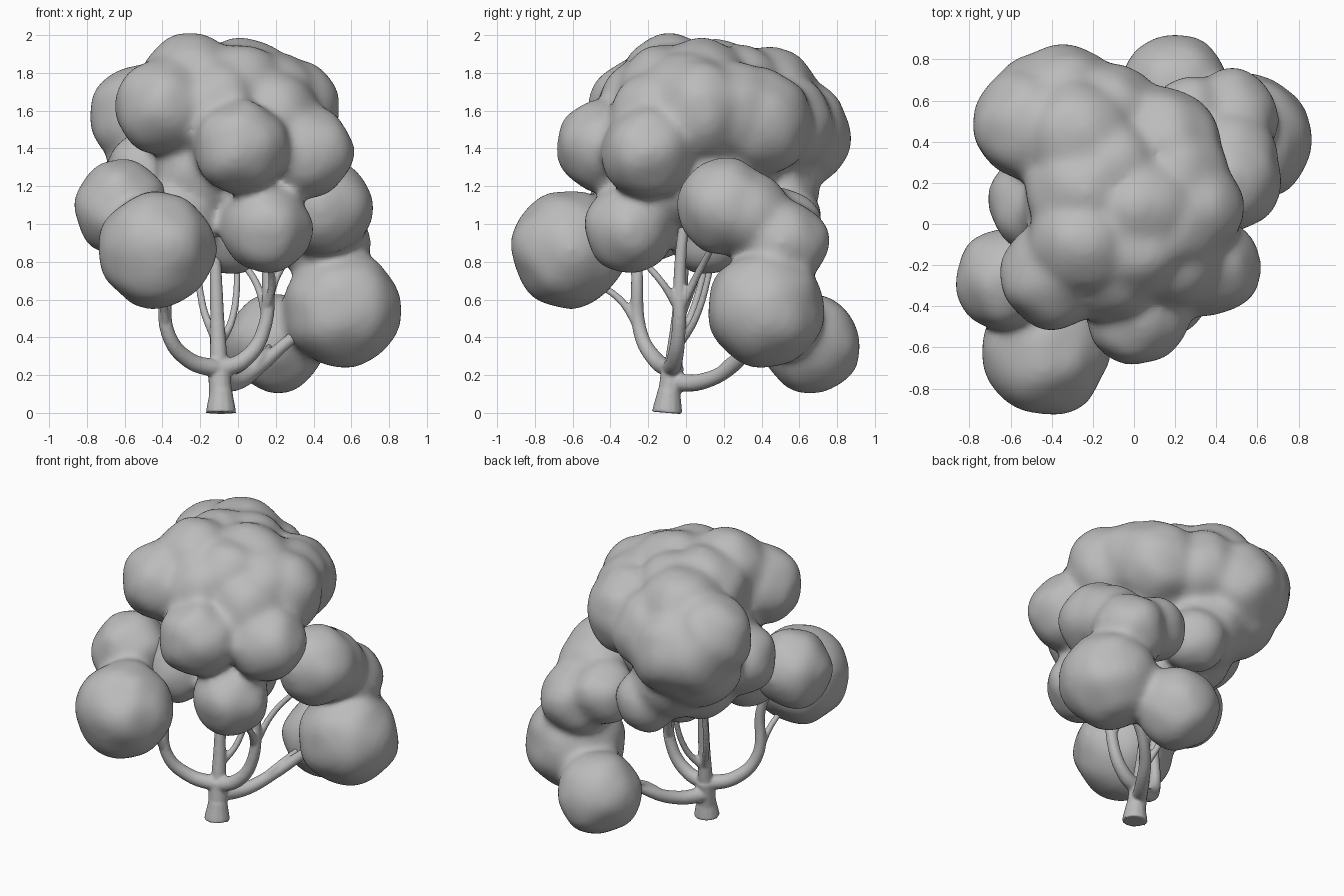
import bpy, bmesh
from mathutils import Vector, Matrix, noise

cube = bpy.data.objects.get("Cube")
if cube:
    bpy.data.objects.remove(cube, do_unlink=True)

grey = bpy.data.materials.new("plain grey")
grey.use_nodes = True
colour = (0.5, 0.5, 0.5, 1)
grey.diffuse_color = colour
grey.node_tree.nodes["Principled BSDF"].inputs["Base Color"].default_value = colour


def activate(ob):
    bpy.ops.object.select_all(action="DESELECT")
    ob.select_set(True)
    bpy.context.view_layer.objects.active = ob


def fuse(ob, voxel, rounds):
    """Merge overlapping pieces into one soft skin."""
    remesh = ob.modifiers.new("fuse", "REMESH")
    remesh.mode = "VOXEL"
    remesh.voxel_size = voxel
    soften = ob.modifiers.new("soften", "SMOOTH")
    soften.factor = 0.5
    soften.iterations = rounds
    activate(ob)
    for mod in list(ob.modifiers):
        bpy.ops.object.modifier_apply(modifier=mod.name)
    bpy.ops.object.shade_smooth()


def foliage(name, blobs):
    """Lumpy balls fused into one soft clump."""
    bm = bmesh.new()
    for x, y, z, r in blobs:
        centre = Vector((x, y, z))
        ball = bmesh.ops.create_icosphere(bm, subdivisions=4, radius=r,
                                          matrix=Matrix.Translation(centre))
        for v in ball["verts"]:
            bump = noise.noise(v.co * 6) * 0.022
            v.co += (v.co - centre).normalized() * bump
    mesh = bpy.data.meshes.new(name)
    bm.to_mesh(mesh)
    bm.free()
    mesh.materials.append(grey)
    ob = bpy.data.objects.new(name, mesh)
    bpy.context.collection.objects.link(ob)
    fuse(ob, 0.022, 20)


def limb(name, start, end, points):
    """Tapering round branch along a smooth path."""
    curve = bpy.data.curves.new(name, "CURVE")
    curve.dimensions = "3D"
    curve.bevel_depth = 1
    curve.bevel_resolution = 4
    curve.resolution_u = 8
    curve.use_fill_caps = True
    path = curve.splines.new("BEZIER")
    path.bezier_points.add(len(points) - 1)
    for i, (p, co) in enumerate(zip(path.bezier_points, points)):
        p.co = co
        p.handle_left_type = p.handle_right_type = "AUTO"
        p.radius = start + (end - start) * i / (len(points) - 1)
    curve.materials.append(grey)
    ob = bpy.data.objects.new(name, curve)
    bpy.context.collection.objects.link(ob)
    activate(ob)
    bpy.ops.object.convert(target="MESH")
    return bpy.context.view_layer.objects.active


# Crown: a large core with lobes around it
foliage("crown", [
    (-0.10, 0.12, 1.45, 0.44), (0.01, -0.44, 1.41, 0.25),
    (0.15, -0.30, 0.98, 0.24), (0.37, -0.21, 1.38, 0.245),
    (-0.39, -0.25, 1.62, 0.26), (-0.51, 0.48, 1.57, 0.275),
    (-0.34, 0.58, 1.47, 0.295), (-0.46, 0.55, 1.48, 0.275),
    (-0.42, 0.46, 1.34, 0.27), (-0.27, 0.42, 1.66, 0.285),
    (-0.10, 0.25, 1.68, 0.27), (-0.25, -0.08, 1.74, 0.27),
    (-0.25, 0.15, 1.70, 0.28), (0.03, 0.08, 1.71, 0.28),
    (0.00, -0.10, 1.67, 0.28), (0.18, 0.00, 1.64, 0.27),
    (0.27, 0.08, 1.60, 0.27), (0.13, 0.38, 1.54, 0.29),
    (0.20, 0.22, 1.60, 0.27), (-0.13, 0.50, 1.52, 0.28),
    (-0.12, -0.20, 1.60, 0.28), (0.17, -0.14, 1.56, 0.27),
    (-0.47, 0.10, 1.26, 0.24), (-0.30, 0.02, 1.18, 0.25),
    (-0.25, 0.24, 1.13, 0.27), (-0.22, 0.45, 1.20, 0.26),
    (0.12, 0.10, 1.22, 0.28), (0.10, -0.12, 1.22, 0.25),
    (-0.20, -0.12, 1.28, 0.25), (-0.33, -0.18, 1.02, 0.22),
    (-0.07, 0.50, 1.03, 0.21), (-0.04, 0.12, 0.95, 0.22),
])

# Side clumps
foliage("left_clump", [
    (-0.43, -0.62, 0.865, 0.31), (-0.62, -0.27, 1.09, 0.25),
])
foliage("right_clump", [
    (0.46, 0.21, 1.09, 0.255), (0.46, 0.32, 1.05, 0.24),
    (0.46, 0.51, 0.90, 0.24), (0.28, 0.51, 0.98, 0.21),
    (0.55, 0.42, 0.55, 0.315), (0.20, 0.66, 0.37, 0.265),
])

# Trunk with a flared foot
limbs = [
    limb("trunk_foot", 0.082, 0.06, [(-0.09, -0.1, 0), (-0.09, -0.09, 0.12)]),
    limb("trunk", 0.062, 0.06, [(-0.09, -0.095, 0.04), (-0.1, -0.07, 0.25)]),
]

# Main boughs
boughs = {
    "left_bough": [(-0.1, -0.08, 0.23), (-0.26, -0.16, 0.28),
                   (-0.37, -0.24, 0.42), (-0.39, -0.26, 0.75), (-0.5, -0.27, 1.0)],
    "middle_bough": [(-0.1, -0.07, 0.22), (-0.11, -0.04, 0.5), (-0.13, 0.01, 1.1)],
    "right_bough": [(-0.09, -0.08, 0.23), (0.03, -0.06, 0.28),
                    (0.13, -0.04, 0.42), (0.16, -0.03, 0.8), (0.17, 0.0, 1.1)],
    "back_bough": [(-0.1, -0.07, 0.16), (0.0, 0.08, 0.165),
                   (0.12, 0.25, 0.25), (0.28, 0.36, 0.39), (0.45, 0.4, 0.5)],
}
for name, points in boughs.items():
    limbs.append(limb(name, 0.05, 0.026, points))

# Thin twigs reaching into the foliage
twigs = [
    [(-0.38, -0.25, 0.45), (-0.4, -0.35, 0.6), (-0.42, -0.5, 0.7)],
    [(0.15, -0.04, 0.55), (0.18, -0.12, 0.68), (0.16, -0.24, 0.82)],
    [(0.15, -0.03, 0.55), (0.22, 0.07, 0.75), (0.38, 0.18, 0.95)],
    [(0.15, -0.03, 0.5), (0.1, 0.04, 0.68), (-0.02, 0.1, 0.85)],
    [(-0.11, -0.04, 0.36), (-0.19, 0.05, 0.58), (-0.22, 0.15, 1.0)],
    [(-0.11, -0.05, 0.34), (-0.03, 0.05, 0.5), (0.0, 0.15, 0.85)],
    [(0.05, 0.16, 0.2), (0.13, 0.27, 0.3), (0.18, 0.5, 0.37)],
]
for i, points in enumerate(twigs):
    limbs.append(limb(f"twig_{i + 1}", 0.024, 0.017, points))

# Graft the limbs into one piece
activate(limbs[0])
for ob in limbs:
    ob.select_set(True)
bpy.ops.object.join()
limbs[0].name = "trunk_and_branches"
fuse(limbs[0], 0.009, 5)
